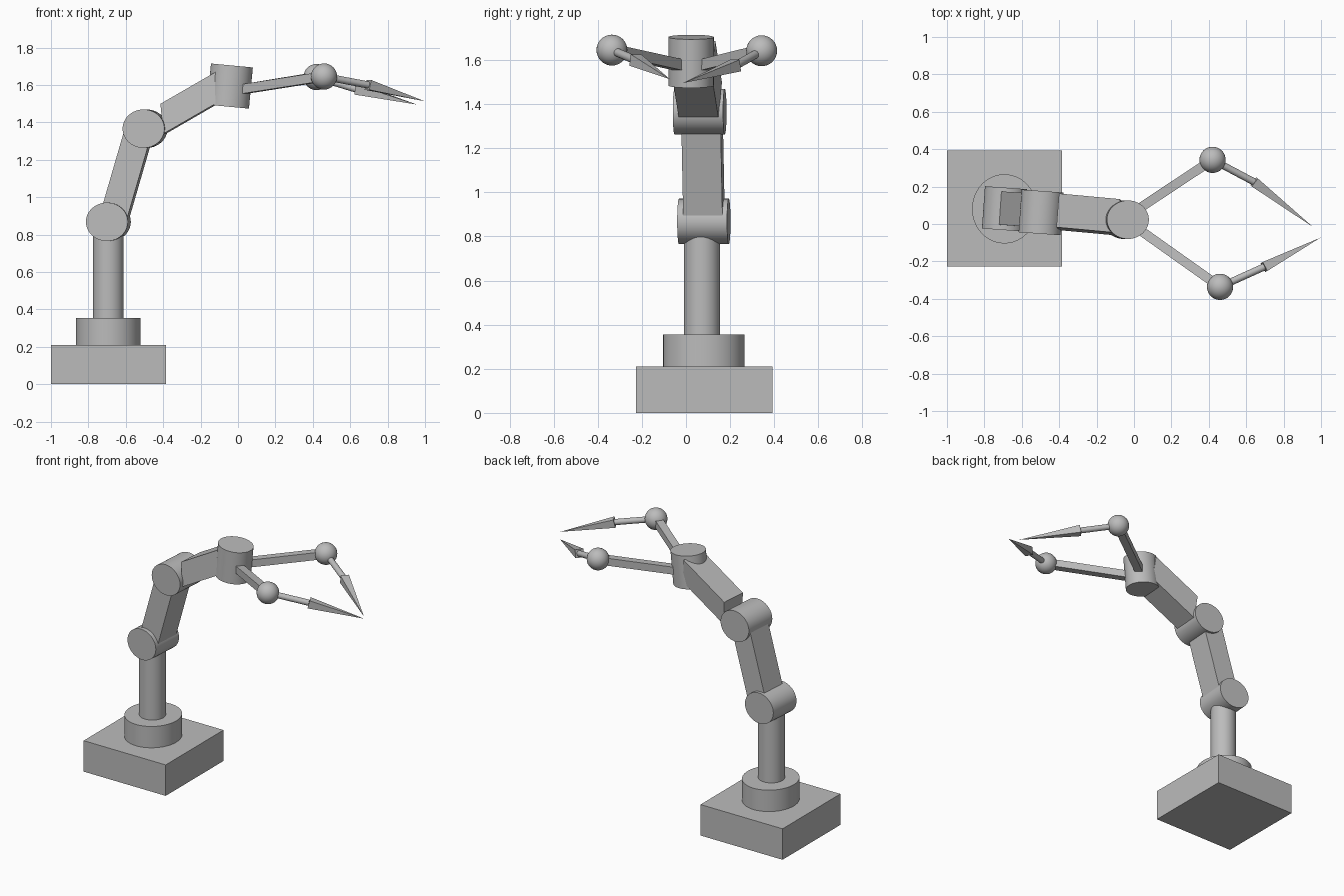
import bpy, bmesh, math
from mathutils import Matrix, Vector

if "Cube" in bpy.data.objects:
    bpy.data.objects.remove(bpy.data.objects["Cube"], do_unlink=True)

grey = bpy.data.materials.new("plain grey")
grey.use_nodes = True
GREY = (0.5, 0.5, 0.5, 1)
grey.diffuse_color = GREY
grey.node_tree.nodes["Principled BSDF"].inputs["Base Color"].default_value = GREY


def part(name, kind, centre, u, v, w):
    """Unit primitive mapped onto three half-edge vectors around a centre."""
    bm = bmesh.new()
    if kind == "box":
        bmesh.ops.create_cube(bm, size=2)
    elif kind == "ball":
        bmesh.ops.create_uvsphere(bm, u_segments=32, v_segments=16, radius=1)
    else:
        spike = kind == "spike"
        bmesh.ops.create_cone(bm, cap_ends=True, segments=4 if spike else 48,
                              radius1=1, radius2=0 if spike else 1, depth=2)
        if spike:
            bmesh.ops.rotate(bm, verts=bm.verts, matrix=Matrix.Rotation(math.pi / 4, 3, "Z"))
    m = Matrix((u, v, w)).transposed().to_4x4()
    bm.transform(Matrix.Translation(centre) @ m)
    bmesh.ops.recalc_face_normals(bm, faces=bm.faces)
    mesh = bpy.data.meshes.new(name)
    bm.to_mesh(mesh)
    bm.free()
    mesh.materials.append(grey)
    obj = bpy.data.objects.new(name, mesh)
    bpy.context.collection.objects.link(obj)
    if kind in ("ball", "cylinder"):
        bpy.ops.object.select_all(action="DESELECT")
        obj.select_set(True)
        bpy.context.view_layer.objects.active = obj
        bpy.ops.object.shade_smooth_by_angle(angle=math.radians(35))
    return obj


def upright(name, kind, centre, rx, ry, rz):
    return part(name, kind, centre, (rx, 0, 0), (0, ry, 0), (0, 0, rz))


def between(name, kind, a, b, radius):
    """Primitive running from a to b, its sides level with the ground."""
    a, b = Vector(a), Vector(b)
    w = (b - a) / 2
    u = w.cross(Vector((0, 0, 1))).normalized()
    v = w.cross(u).normalized()
    return part(name, kind, (a + b) / 2, u * radius, v * radius, w)


# Base and column
upright("base_block", "box", (-0.692, 0.083, 0.105), 0.308, 0.31, 0.105)
upright("turntable", "cylinder", (-0.693, 0.081, 0.28), 0.173, 0.185, 0.075)
upright("column", "cylinder", (-0.693, 0.073, 0.57), 0.082, 0.082, 0.23)

# Shoulder and elbow drums, lying front to back with a slight turn
for name, centre, half in (("shoulder_joint", (-0.693, 0.081, 0.868), 0.113),
                           ("elbow_joint", (-0.497, 0.062, 1.366), 0.114)):
    part(name, "cylinder", centre, (0.112, -0.008, 0), (0, 0, -0.103), (0.008, half, 0))

# Arm segments
part("lower_arm", "box", (-0.596, 0.077, 1.117),
     (0.07, -0.005, -0.02), (0.006, 0.089, 0), (0.072, -0.005, 0.248))
part("upper_arm", "box", (-0.237, 0.05, 1.513),
     (0.163, -0.015, 0.094), (0.007, 0.09, 0), (-0.008, 0.008, 0.08))

# Wrist drum, leaning slightly forward
part("wrist", "cylinder", (-0.043, 0.023, 1.594),
     (0.112, 0, -0.0105), (0, 0.103, 0), (0.0105, 0, 0.11))

# Two gripper fingers: bar, knuckle ball, rod and pointed claw
fingers = {
    "right": ((0.0, -0.01, 1.573), (0.46, -0.336, 1.645), (0.695, -0.23, 1.60), (0.997, -0.073, 1.513)),
    "left": ((0.0, 0.065, 1.573), (0.42, 0.343, 1.642), (0.642, 0.225, 1.575), (0.957, -0.016, 1.495)),
}
for side, (root, knuckle, claw, tip) in fingers.items():
    between(side + "_finger_bar", "box", root, knuckle, 0.025)
    upright(side + "_knuckle", "ball", knuckle, 0.07, 0.07, 0.07)
    between(side + "_finger_rod", "cylinder", knuckle, claw, 0.019)
    between(side + "_claw", "spike", claw, tip, 0.038)
